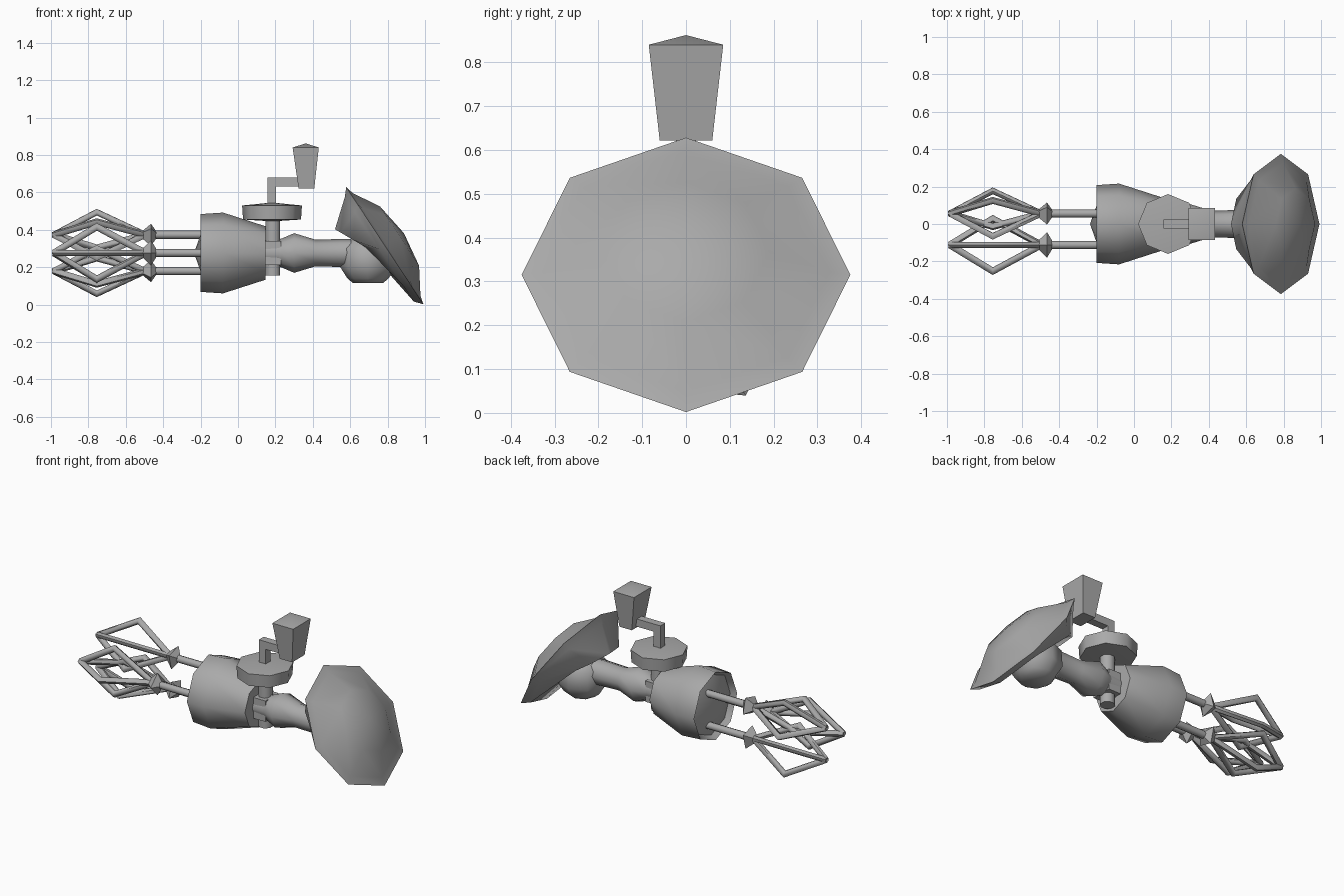
import bpy, bmesh, math
from mathutils import Vector

if "Cube" in bpy.data.objects:
    bpy.data.objects.remove(bpy.data.objects["Cube"])

metal = bpy.data.materials.new("grey metal")
metal.diffuse_color = (0.4, 0.4, 0.4, 1)
metal.use_nodes = True
metal.node_tree.nodes["Principled BSDF"].inputs["Base Color"].default_value = metal.diffuse_color
AX = 0.276          # height of the main axis
X, Y, Z = Vector((1, 0, 0)), Vector((0, 1, 0)), Vector((0, 0, 1))


def loft(name, rings, smooth=60):
    """Skin a list of rings; a ring with one point is a pole."""
    bm = bmesh.new()
    vs = [[bm.verts.new(p) for p in r] for r in rings]
    n = max(len(r) for r in rings)
    for a, b in zip(vs, vs[1:]):
        for i in range(n):
            j = (i + 1) % n
            q = [a[i % len(a)], a[j % len(a)], b[j % len(b)], b[i % len(b)]]
            bm.faces.new(list(dict.fromkeys(q)))
    for end in (vs[0], vs[-1]):
        if len(end) > 2:
            bm.faces.new(end)
    bmesh.ops.recalc_face_normals(bm, faces=bm.faces)
    me = bpy.data.meshes.new(name)
    bm.to_mesh(me)
    bm.free()
    me.materials.append(metal)
    ob = bpy.data.objects.new(name, me)
    bpy.context.collection.objects.link(ob)
    bpy.ops.object.select_all(action='DESELECT')
    ob.select_set(True)
    bpy.context.view_layer.objects.active = ob
    bpy.ops.object.shade_smooth_by_angle(angle=math.radians(smooth))
    return ob


def ring(c, u, v, ru, rv=None, n=8, turn=0.0):
    rv = ru if rv is None else rv
    if ru == 0:
        return [Vector(c)]
    return [Vector(c) + u * ru * math.cos(turn + math.tau * i / n)
            + v * rv * math.sin(turn + math.tau * i / n) for i in range(n)]


def lathe_x(name, prof, y=0, z=AX, n=8, turn=0.0, smooth=60):
    return loft(name, [ring((x, y, z), Y, Z, r, n=n, turn=turn) for x, r in prof], smooth)


def lathe_z(name, prof, x, n=8, turn=0.0, smooth=60):
    return loft(name, [ring((x, 0, z), X, Y, r, n=n, turn=turn) for z, r in prof], smooth)


def tube(name, pts, r, n=6):
    """Mitred tube through points."""
    pts = [Vector(p) for p in pts]
    side = (pts[1] - pts[0]).cross(pts[-1] - pts[1]).normalized()
    rings = []
    for i, p in enumerate(pts):
        d0 = (p - pts[i - 1]).normalized() if i else (pts[1] - p).normalized()
        d1 = (pts[i + 1] - p).normalized() if i < len(pts) - 1 else d0
        t = (d0 + d1).normalized()
        rings.append(ring(p, side, t.cross(side), r, r / max(t.dot(d1), 0.3), n, math.pi / n))
    return loft(name, rings)


# Motor housing with a recessed, slightly conical rear plate
lathe_x("housing", [(-0.235, 0), (-0.17, 0.185), (-0.2, 0.208), (-0.08, 0.216),
                    (0.147, 0.143), (0.147, 0)])

# Neck and collar joining housing to the ball joint
lathe_x("collar", [(0.14, 0.072), (0.235, 0.075)])
lathe_x("neck", [(0.2, 0.07), (0.235, 0.078), (0.30, 0.106), (0.415, 0.071),
                 (0.55, 0.075), (0.62, 0.075)])
lathe_z("joint_ball", [(0.115, 0.08), (0.14, 0.11), (0.2, 0.148), (0.30, 0.142), (0.36, 0.08)], 0.695)

# Vertical post, crank wheel, crank arm and grip
lathe_z("post", [(0.155, 0.042), (0.46, 0.042)], 0.187, turn=math.pi / 8)
lathe_x("post_boss", [(0.148, 0.09), (0.23, 0.09)], n=4, turn=math.pi / 4, smooth=30)
lathe_z("crank_wheel", [(0.445, 0), (0.455, 0.155), (0.53, 0.16), (0.546, 0)], 0.182)
tube("crank_arm", [(0.18, 0, 0.5), (0.18, 0, 0.656), (0.36, 0, 0.656)], 0.033, 4)
loft("grip", [ring((x, 0, z), X, Y, a * math.sqrt(2), b * math.sqrt(2), 4, math.pi / 4)
              for x, z, a, b in ((0.366, 0.622, 0.042, 0.06), (0.362, 0.84, 0.07, 0.085),
                                 (0.362, 0.862, 0, 0))], 30)

# Tilted dish: domed front, shallow rim, offset bulge behind
C = Vector((0.785, 0, 0.315))
a = math.radians(33.4)
N, T = Vector((math.cos(a), 0, math.sin(a))), Vector((-math.sin(a), 0, math.cos(a)))
dish = [ring(C + N * h, Y, T, r) for h, r in
        ((0.122, 0), (0.094, 0.19), (0.012, 0.328), (0, 0.375), (-0.035, 0.335))]
dish.append(ring(C + N * -0.125 + T * 0.12, Y, T * 0.1 - N * 0.049, 0.19, 1))
loft("dish", dish)

# Three whisks spaced evenly around the main axis
for k in range(3):
    phi = math.pi / 3 + k * math.tau / 3
    y, z = 0.112 * math.cos(phi), AX + 0.112 * math.sin(phi)
    lathe_x("whisk_rod", [(-0.5, 0.022), (-0.17, 0.022)], y, z)
    lathe_x("whisk_ferrule", [(-0.515, 0.02), (-0.465, 0.068), (-0.437, 0.022)],
            y, z, 4, phi, 30)
    for w in range(4):
        t = phi + w * math.pi / 2
        out = Y * math.cos(t) + Z * math.sin(t)
        c = Vector((0, y, z))
        tube("whisk_wire", [c + X * -0.985, c + X * -0.755 + out * 0.14, c + X * -0.495], 0.018)
